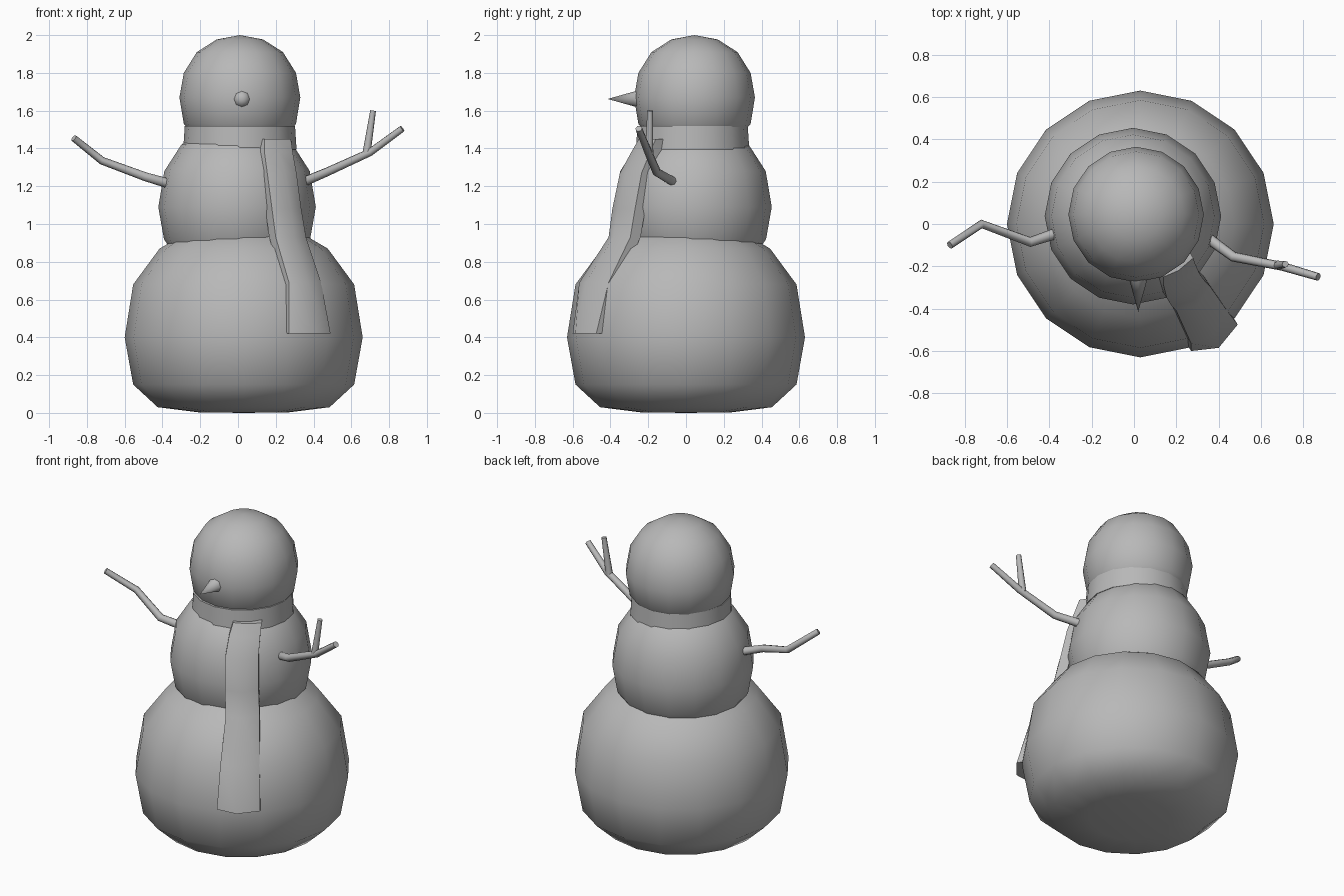
import bpy
import bmesh
import math
from mathutils import Vector

cube = bpy.data.objects.get("Cube")
if cube:
    bpy.data.objects.remove(cube)

GREY = (0.48, 0.48, 0.48, 1.0)
mat = bpy.data.materials.new("plain grey")
mat.use_nodes = True
mat.diffuse_color = GREY
mat.node_tree.nodes["Principled BSDF"].inputs["Base Color"].default_value = GREY


def finish(bm, name, angle):
    """Turn a bmesh into a smooth-shaded object."""
    bmesh.ops.recalc_face_normals(bm, faces=bm.faces)
    mesh = bpy.data.meshes.new(name)
    bm.to_mesh(mesh)
    bm.free()
    obj = bpy.data.objects.new(name, mesh)
    bpy.context.collection.objects.link(obj)
    mesh.materials.append(mat)
    bpy.ops.object.select_all(action="DESELECT")
    obj.select_set(True)
    bpy.context.view_layer.objects.active = obj
    bpy.ops.object.shade_smooth_by_angle(angle=math.radians(angle))
    return obj


def skin_rings(bm, rings, closed=False):
    """Bridge successive rings of points with quads."""
    rows = [[bm.verts.new(p) for p in ring] for ring in rings]
    pairs = list(zip(rows, rows[1:]))
    if closed:
        pairs.append((rows[-1], rows[0]))
    for a, b in pairs:
        n = len(a)
        for i in range(n):
            j = (i + 1) % n
            bm.faces.new((a[i], a[j], b[j], b[i]))
    return rows


def turned(name, centre, profile, closed=False, angle=80, sides=16):
    """Revolve (radius, height) pairs around a vertical axis."""
    bm = bmesh.new()
    turns = [math.tau * i / sides for i in range(sides)]
    rings = [[(centre[0] + r * math.cos(t), centre[1] + r * math.sin(t), z)
              for t in turns] for r, z in profile]
    skin_rings(bm, rings, closed)
    bmesh.ops.remove_doubles(bm, verts=bm.verts, dist=0.0005)
    return finish(bm, name, angle)


def twig(name, points, thick=0.026):
    """Tapering round stick along a bent path."""
    curve = bpy.data.curves.new(name, "CURVE")
    curve.dimensions = "3D"
    curve.bevel_depth = thick
    curve.bevel_resolution = 2
    curve.use_fill_caps = True
    spline = curve.splines.new("POLY")
    spline.points.add(len(points) - 1)
    for i, (p, co) in enumerate(zip(spline.points, points)):
        p.co = (*co, 1)
        p.radius = 1 - 0.3 * i / (len(points) - 1)
    spline.use_smooth = True
    curve.materials.append(mat)
    obj = bpy.data.objects.new(name, curve)
    bpy.context.collection.objects.link(obj)


# Three stacked snowballs; the lowest is flattened where it sits
turned("lower_body", (0.03, 0), [
    (0, 0), (0.24, 0.003), (0.455, 0.03), (0.585, 0.15), (0.63, 0.40),
    (0.585, 0.68), (0.445, 0.87), (0.24, 0.99), (0, 1.03)])
turned("middle_body", (-0.005, 0.037), [
    (0, 0.65), (0.16, 0.68), (0.295, 0.78), (0.387, 0.92), (0.417, 1.09),
    (0.385, 1.28), (0.295, 1.42), (0.16, 1.51), (0, 1.54)])
turned("head", (0.01, 0.045), [
    (0, 1.40), (0.22, 1.44), (0.297, 1.53), (0.32, 1.67), (0.297, 1.80),
    (0.228, 1.91), (0.123, 1.977), (0, 2.0)])

# Scarf: a band around the neck and one hanging tail
turned("scarf_band", (0.01, 0.035), [
    (0.22, 1.40), (0.30, 1.395), (0.292, 1.52), (0.22, 1.52)],
    closed=True, angle=40)

tail_rows = [  # height, then outer edge, middle and far edge in plan
    (1.45, (0.14, -0.25), (0.21, -0.22), (0.28, -0.16)),
    (1.38, (0.14, -0.29), (0.22, -0.26), (0.29, -0.19)),
    (1.27, (0.155, -0.35), (0.25, -0.32), (0.31, -0.235)),
    (1.08, (0.18, -0.39), (0.28, -0.36), (0.335, -0.27)),
    (0.93, (0.20, -0.41), (0.30, -0.385), (0.36, -0.295)),
    (0.69, (0.27, -0.565), (0.37, -0.53), (0.44, -0.41)),
    (0.42, (0.27, -0.60), (0.40, -0.585), (0.49, -0.475)),
]
bm = bmesh.new()
rings = []
for z, *edge in tail_rows:
    outer = [Vector((x, y, z)) for x, y in edge]
    inner = [p + Vector((-0.035, 0.055, 0)) for p in reversed(outer)]
    rings.append(outer + inner)
tail = skin_rings(bm, rings)
bm.faces.new(tail[0])
bm.faces.new(tail[-1])
finish(bm, "scarf_tail", 50)

# Carrot nose pointing forward
bm = bmesh.new()
bmesh.ops.create_cone(bm, cap_ends=True, segments=8, radius1=0.056,
                      radius2=0.0, depth=0.20)
nose = finish(bm, "nose", 60)
nose.rotation_euler = (math.radians(90), 0, 0)
nose.location = (0.02, -0.315, 1.662)

# Stick arms
twig("left_arm", [(0.34, -0.06, 1.22), (0.47, -0.155, 1.275),
                  (0.70, -0.20, 1.38), (0.87, -0.25, 1.505)])
twig("left_arm_branch", [(0.68, -0.195, 1.37), (0.715, -0.19, 1.60)], 0.022)
twig("right_arm", [(-0.37, -0.045, 1.215), (-0.49, -0.085, 1.25),
                   (-0.72, 0.0, 1.335), (-0.87, -0.10, 1.455)])
